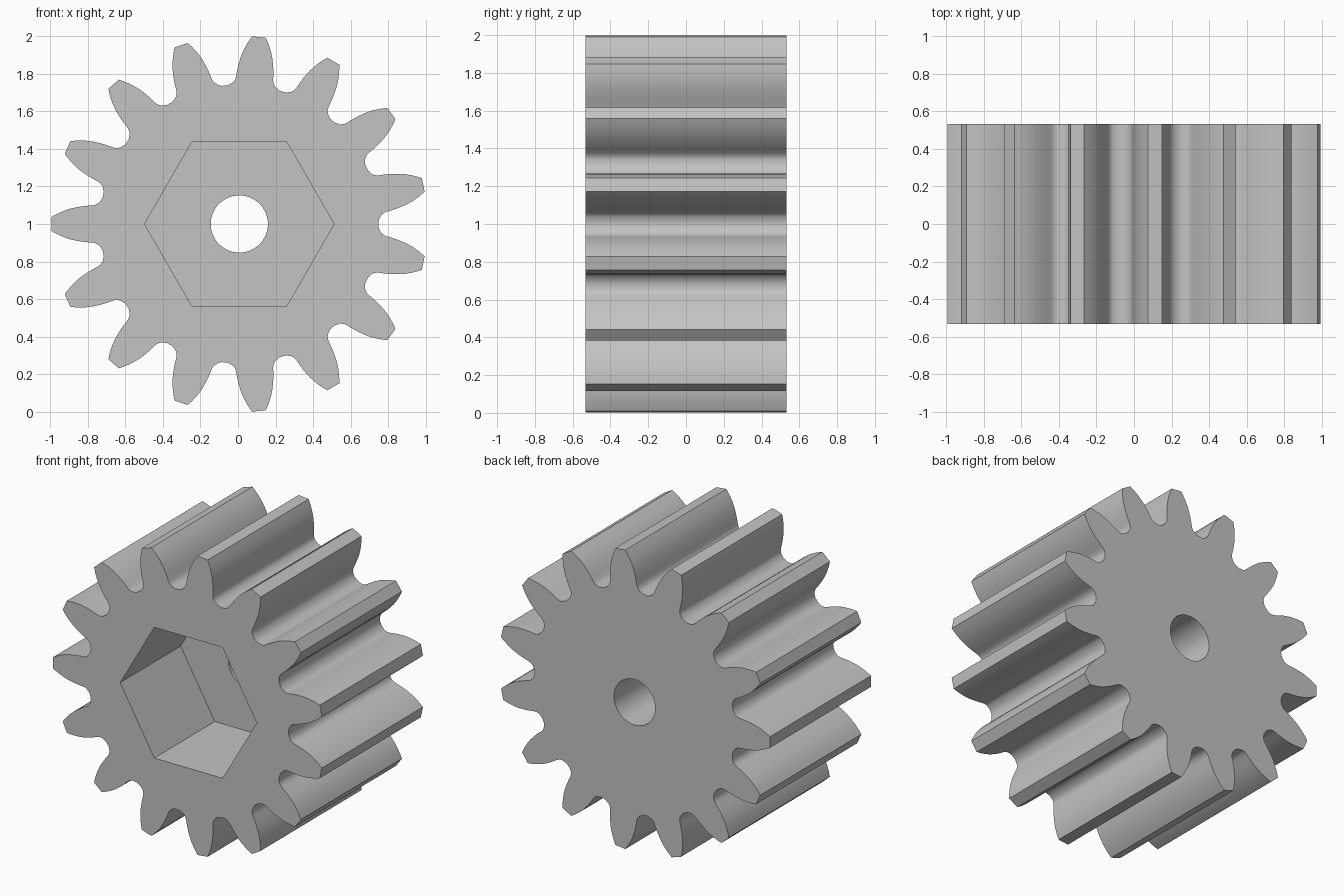
import bpy, bmesh
from math import sin, cos, tau

cube = bpy.data.objects.get("Cube")
if cube:
    bpy.data.objects.remove(cube)

TEETH = 15
HALF_WIDTH = 0.533
POCKET_FLOOR = 0.105
CENTRE_X, CENTRE_Z = 0.007, 1.0

# Half a tooth from tip to root: (radial distance, half thickness)
FLANK = [(1.0, 0.037), (0.975, 0.051), (0.95, 0.063), (0.92, 0.075), (0.89, 0.084),
         (0.85, 0.092), (0.81, 0.097), (0.78, 0.099), (0.765, 0.102), (0.753, 0.108),
         (0.744, 0.115), (0.738, 0.124), (0.728, 0.137)]


def gear_outline():
    tooth = [(r, -t) for r, t in reversed(FLANK)] + FLANK
    points = []
    for i in range(TEETH):
        a = (i + 0.5) * tau / TEETH
        points += [(r * cos(a) - t * sin(a), r * sin(a) + t * cos(a)) for r, t in tooth]
    return points


def polygon(radius, sides):
    return [(radius * cos(i * tau / sides), radius * sin(i * tau / sides)) for i in range(sides)]


def add_loop(bm, points, y):
    verts = [bm.verts.new((CENTRE_X + x, y, CENTRE_Z + z)) for x, z in points]
    return [bm.edges.new((v, verts[(i + 1) % len(verts)])) for i, v in enumerate(verts)]


def wall(bm, points, y_start, y_end):
    """Extrude a closed outline along y and return its two end loops."""
    start = add_loop(bm, points, y_start)
    end = add_loop(bm, points, y_end)
    for e, f in zip(start, end):
        bm.faces.new((e.verts[0], e.verts[1], f.verts[1], f.verts[0]))
    return start, end


def ring_face(bm, outer, inner):
    bmesh.ops.triangle_fill(bm, edges=outer + inner, use_beauty=True, normal=(0, 1, 0))


bm = bmesh.new()
# Toothed rim, hexagonal pocket in the front, round bore through the back
rim_front, rim_back = wall(bm, gear_outline(), -HALF_WIDTH, HALF_WIDTH)
hex_front, hex_floor = wall(bm, polygon(0.504, 6), -HALF_WIDTH, POCKET_FLOOR)
bore_front, bore_back = wall(bm, polygon(0.152, 64), POCKET_FLOOR, HALF_WIDTH)
# Flat faces joining them
ring_face(bm, rim_front, hex_front)
ring_face(bm, hex_floor, bore_front)
ring_face(bm, rim_back, bore_back)
bmesh.ops.recalc_face_normals(bm, faces=bm.faces)

mesh = bpy.data.meshes.new("gear")
bm.to_mesh(mesh)
bm.free()
gear = bpy.data.objects.new("gear", mesh)
bpy.context.collection.objects.link(gear)

# Plain grey
grey = bpy.data.materials.new("grey")
grey.use_nodes = True
color = (0.55, 0.55, 0.55, 1)
grey.diffuse_color = color
grey.node_tree.nodes["Principled BSDF"].inputs["Base Color"].default_value = color
mesh.materials.append(grey)

# Smooth flanks and bore, crisp rims
bpy.ops.object.select_all(action="DESELECT")
gear.select_set(True)
bpy.context.view_layer.objects.active = gear
bpy.ops.object.shade_smooth_by_angle(angle=0.55)
